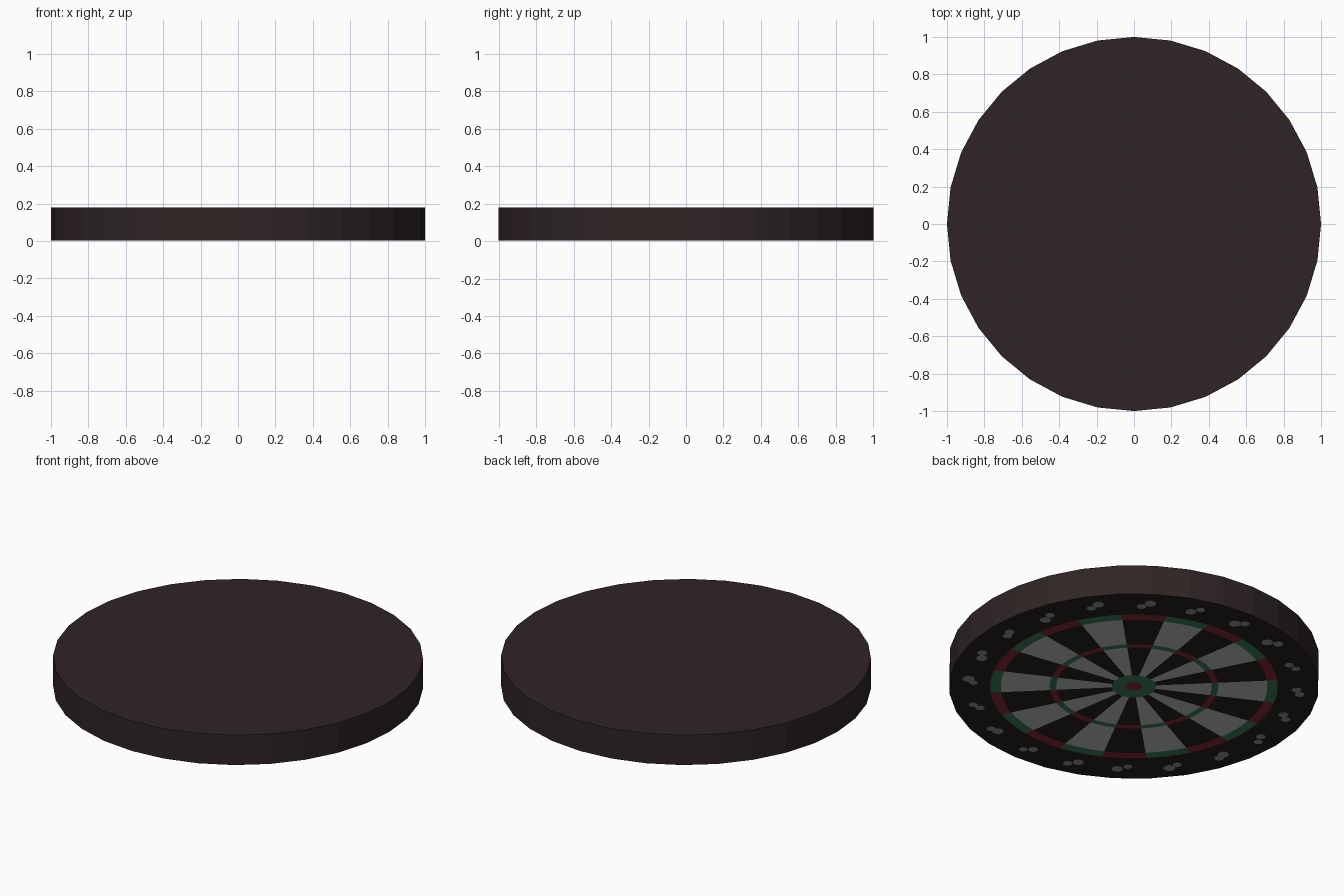
import bpy, bmesh, math, random

if "Cube" in bpy.data.objects:
    bpy.data.objects.remove(bpy.data.objects["Cube"])

random.seed(4)
HEIGHT = 0.18
FACE_Z = 0.002      # underside of the board body
PAINT_Z = 0.001     # painted scoring field
MARK_Z = 0.0        # pale marks on the outer band


def material(name, r, g, b):
    m = bpy.data.materials.new(name)
    m.diffuse_color = (r, g, b, 1)
    m.use_nodes = True
    m.node_tree.nodes["Principled BSDF"].inputs["Base Color"].default_value = m.diffuse_color
    return m


BODY = material("dark brown", 0.028, 0.018, 0.018)
BLACK = material("black", 0.018, 0.013, 0.012)
WHITE = material("pale grey", 0.48, 0.50, 0.49)
RED = material("red", 0.24, 0.022, 0.03)
GREEN = material("green", 0.045, 0.20, 0.10)
MARK = material("mid grey", 0.27, 0.27, 0.27)


def make_object(name, bm, mats):
    mesh = bpy.data.meshes.new(name)
    bm.to_mesh(mesh)
    bm.free()
    for m in mats:
        mesh.materials.append(m)
    obj = bpy.data.objects.new(name, mesh)
    bpy.context.collection.objects.link(obj)
    return obj


def polar(r, a, z):
    return (r * math.cos(a), r * math.sin(a), z)


# Board body: flat-sided 32-gon disc with a black playing face underneath
bm = bmesh.new()
rim = [bm.verts.new(polar(1, math.tau * i / 32, FACE_Z)) for i in range(32)]
top = [bm.verts.new(polar(1, math.tau * i / 32, HEIGHT)) for i in range(32)]
bm.faces.new(top)
bm.faces.new(rim[::-1]).material_index = 1
for i in range(32):
    j = (i + 1) % 32
    bm.faces.new((rim[i], rim[j], top[j], top[i]))
make_object("board_body", bm, [BODY, BLACK])

# Scoring field: rings split into 20 sectors, pale sectors centred on +x
RADII = [0.0, 0.043, 0.12, 0.42, 0.456, 0.72, 0.777]
STEPS = 4                      # facets per sector
COUNT = 20 * STEPS
bm = bmesh.new()
centre = bm.verts.new((0, 0, PAINT_Z))
start = -math.tau / 40
rings = [[bm.verts.new(polar(r, start + math.tau * i / COUNT, PAINT_Z))
          for i in range(COUNT)] for r in RADII[1:]]
for i in range(COUNT):
    j = (i + 1) % COUNT
    pale = (i // STEPS) % 2 == 0
    bm.faces.new((centre, rings[0][j], rings[0][i])).material_index = 2
    for k in range(5):
        f = bm.faces.new((rings[k][i], rings[k][j], rings[k + 1][j], rings[k + 1][i]))
        if k == 0:                       # bull surround
            f.material_index = 3
        elif k in (2, 4):                # narrow scoring rings
            f.material_index = 3 if pale else 2
        else:                            # wide sectors
            f.material_index = 1 if pale else 0
make_object("scoring_field", bm, [BLACK, WHITE, RED, GREEN])

# Pale marks on the outer band: a pair of small blobs beside each sector
bm = bmesh.new()
for s in range(20):
    a = math.tau * s / 20
    for side in (-1, 1):
        r = 0.885 + side * random.uniform(0.005, 0.022)
        b = a + side * random.uniform(0.020, 0.032)
        cx, cy, _ = polar(r, b, 0)
        size = random.uniform(0.024, 0.034)
        z = MARK_Z + (0.0004 if side > 0 else 0)
        ring = [bm.verts.new((cx + size * math.cos(t), cy + size * math.sin(t), z))
                for t in (-math.tau * n / 8 for n in range(8))]
        bm.faces.new(ring)
make_object("band_marks", bm, [MARK])
